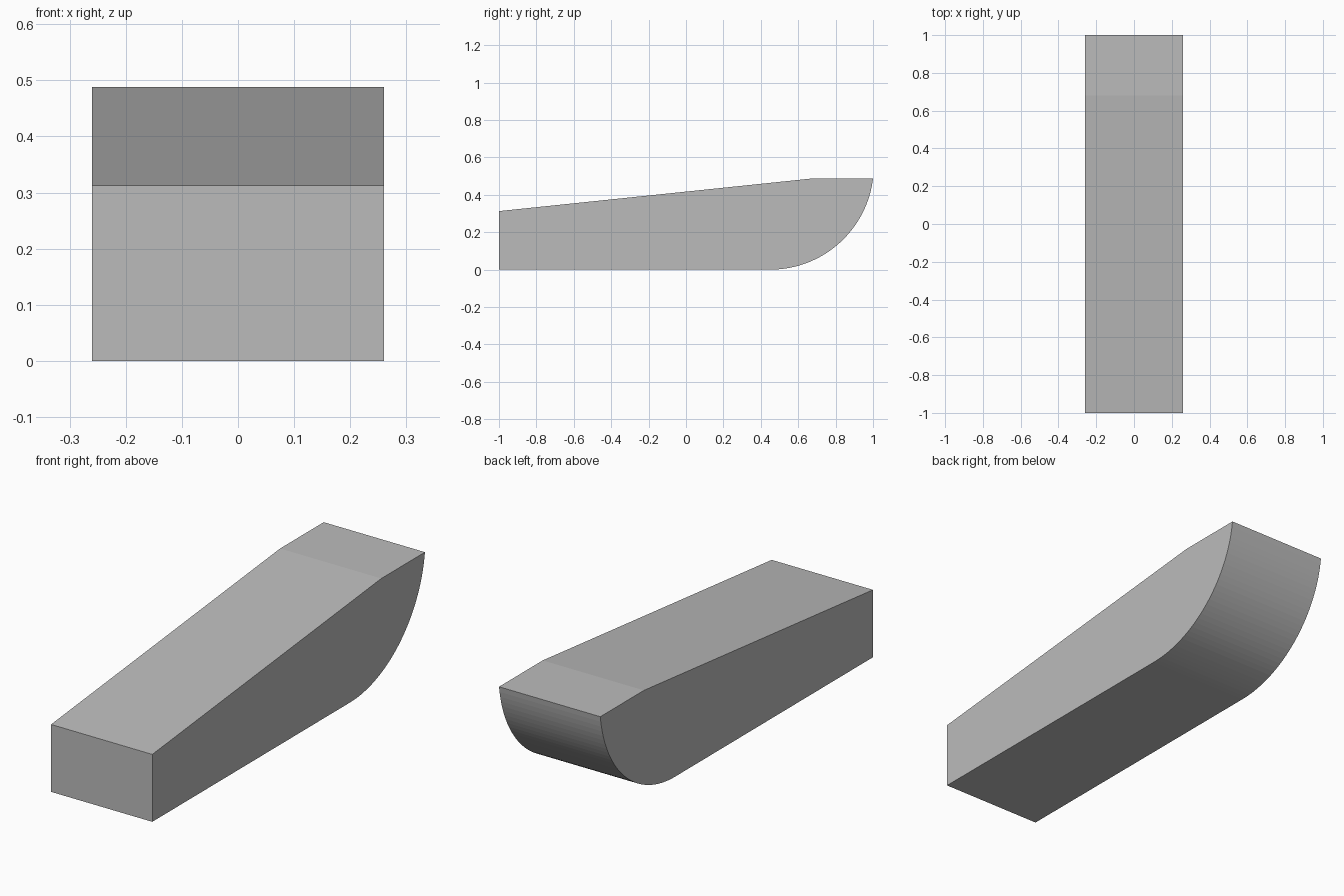
import bpy, bmesh, math

if "Cube" in bpy.data.objects:
    bpy.data.objects.remove(bpy.data.objects["Cube"])

HALF_WIDTH = 0.26
TOP = 0.488
ARC_Y, ARC_R = 0.45, 0.554   # centre and radius of the curved end
STEPS = 32

# Side outline (y, z): flat base, rounded end, short flat top, long slope
end_angle = math.acos((ARC_R - TOP) / ARC_R)
outline = [(-1.0, 0.0)]
for i in range(STEPS):
    a = end_angle * i / STEPS
    outline.append((ARC_Y + ARC_R * math.sin(a), ARC_R - ARC_R * math.cos(a)))
outline += [(1.0, TOP), (0.68, TOP), (-1.0, 0.313)]

# Extrude the outline across the width
bm = bmesh.new()
side = bm.faces.new([bm.verts.new((-HALF_WIDTH, y, z)) for y, z in outline])
ext = bmesh.ops.extrude_face_region(bm, geom=[side])
verts = [g for g in ext["geom"] if isinstance(g, bmesh.types.BMVert)]
bmesh.ops.translate(bm, verts=verts, vec=(2 * HALF_WIDTH, 0, 0))
bmesh.ops.recalc_face_normals(bm, faces=bm.faces)

mesh = bpy.data.meshes.new("wedge_block")
bm.to_mesh(mesh)
bm.free()

grey = bpy.data.materials.new("grey")
grey.diffuse_color = (0.5, 0.5, 0.5, 1)
grey.use_nodes = True
grey.node_tree.nodes["Principled BSDF"].inputs["Base Color"].default_value = grey.diffuse_color
mesh.materials.append(grey)
block = bpy.data.objects.new("wedge_block", mesh)
bpy.context.collection.objects.link(block)
